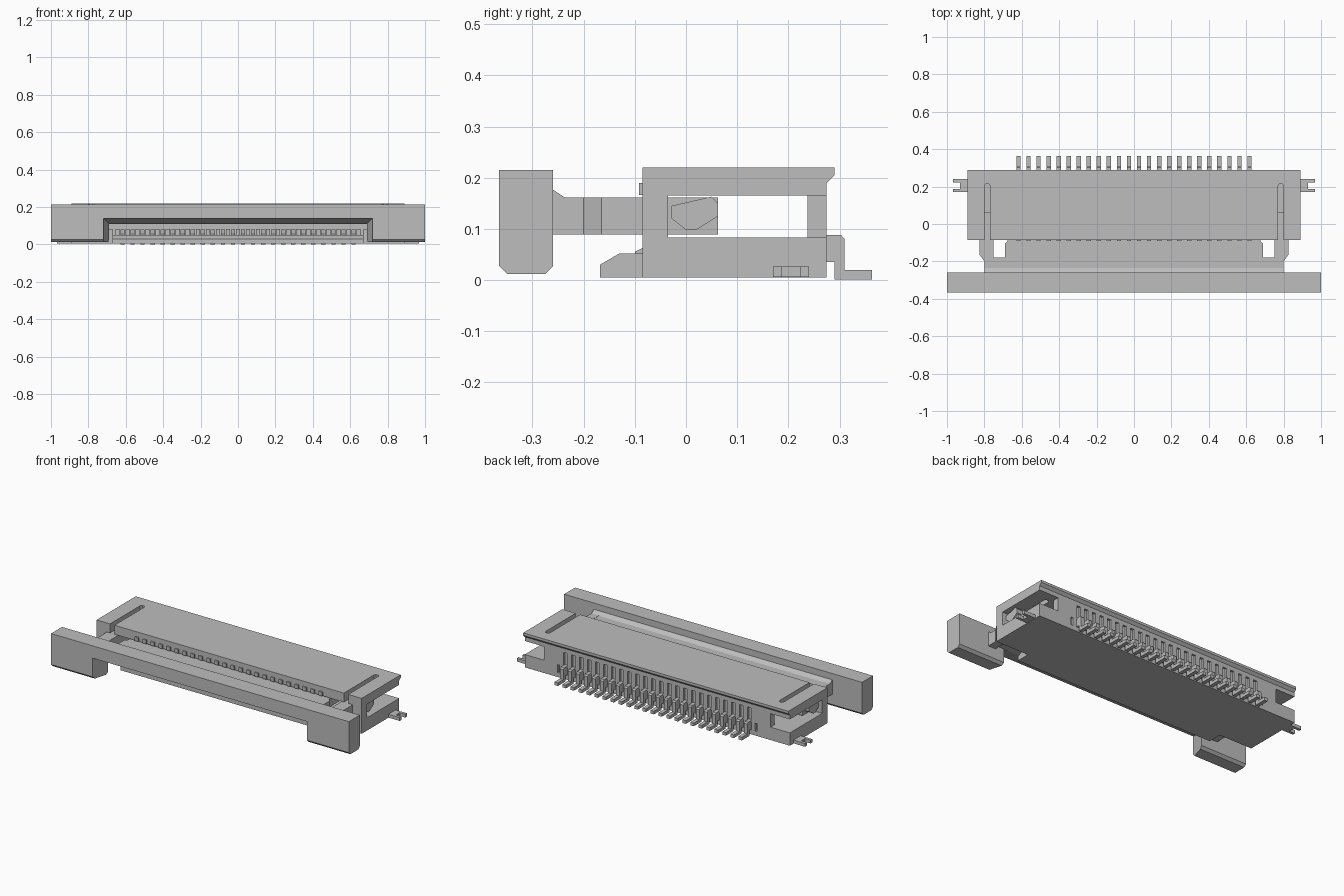
import bpy
import bmesh
from mathutils import Vector

cube = bpy.data.objects.get("Cube")
if cube:
    bpy.data.objects.remove(cube, do_unlink=True)

grey = bpy.data.materials.new("light_grey")
grey.use_nodes = True
COLOUR = (0.51, 0.51, 0.51, 1)
grey.diffuse_color = COLOUR
grey.node_tree.nodes["Principled BSDF"].inputs["Base Color"].default_value = COLOUR


def finish(name, bm):
    bmesh.ops.recalc_face_normals(bm, faces=bm.faces[:])
    mesh = bpy.data.meshes.new(name)
    bm.to_mesh(mesh)
    bm.free()
    mesh.materials.append(grey)
    obj = bpy.data.objects.new(name, mesh)
    bpy.context.collection.objects.link(obj)
    return obj


def add_prism(bm, profile, a, b, axis="x"):
    """Extrude a closed (y, z) profile along x, or an (x, y) profile along z."""
    def place(p, t):
        return (t, p[0], p[1]) if axis == "x" else (p[0], p[1], t)
    lo = [bm.verts.new(place(p, a)) for p in profile]
    hi = [bm.verts.new(place(p, b)) for p in profile]
    bm.faces.new(lo)
    bm.faces.new(hi)
    n = len(profile)
    for i in range(n):
        j = (i + 1) % n
        bm.faces.new((lo[i], lo[j], hi[j], hi[i]))


def rect(y0, y1, z0, z1):
    return [(y0, z0), (y1, z0), (y1, z1), (y0, z1)]


def prism(name, profile, spans, axis="x"):
    bm = bmesh.new()
    for a, b in spans:
        add_prism(bm, profile, a, b, axis)
    return finish(name, bm)


def both(a, b):
    """The same x span on the left and the right."""
    return [(-b, -a), (a, b)]


def cut(target, cutter):
    mod = target.modifiers.new("cut", "BOOLEAN")
    mod.operation = "DIFFERENCE"
    mod.solver = "EXACT"
    mod.object = cutter
    cutter.hide_render = True
    bpy.context.view_layer.update()
    with bpy.context.temp_override(object=target, active_object=target):
        bpy.ops.object.modifier_apply(modifier=mod.name)
    bpy.data.objects.remove(cutter, do_unlink=True)


# Contact layout
PINS, PITCH, PIN_W = 24, 0.0537, 0.023
pin_x = [(i - (PINS - 1) / 2) * PITCH for i in range(PINS)]
rib_x = [(i - PINS / 2) * PITCH for i in range(PINS + 1)]
pin_spans = [(x - PIN_W / 2, x + PIN_W / 2) for x in pin_x]

# Housing roof with an overhanging rear lip and two long latch slots
roof = prism("housing_roof", [(-0.085, 0.165), (0.275, 0.165), (0.275, 0.19),
                              (0.29, 0.205), (0.29, 0.22), (-0.085, 0.22)], [(-0.89, 0.89)])
for s in (-1, 1):
    slot = [(s * x, y) for x, y in [(0.77, -0.1), (0.80, -0.1), (0.80, 0.205),
                                    (0.793, 0.215), (0.777, 0.215), (0.77, 0.205)]]
    cut(roof, prism("slot_cutter", slot, [(0.15, 0.24)], "z"))

# Housing base: solid ends, thin floor and bevelled front lip
prism("base_ends", rect(-0.085, 0.275, 0.005, 0.083), both(0.67, 0.89))
prism("base_floor", rect(-0.085, 0.275, 0.005, 0.032), [(-0.67, 0.67)])
prism("front_lip", [(-0.168, 0.005), (-0.085, 0.005), (-0.085, 0.052),
                    (-0.13, 0.052), (-0.168, 0.03)], [(-0.67, 0.67)])
prism("base_ribs", rect(-0.085, 0.275, 0.03, 0.083),
      [(x - 0.011, x + 0.011) for x in rib_x])
prism("front_posts", rect(-0.085, -0.035, 0.083, 0.165), both(0.828, 0.89))

# Rear wall with vertical contact grooves
prism("rear_wall", rect(0.237, 0.262, 0.03, 0.167), [(-0.76, 0.76)])
prism("rear_wall_ribs", rect(0.26, 0.275, 0.08, 0.167),
      [(x - 0.015, x + 0.015) for x in rib_x])
prism("rear_wall_ends", rect(0.26, 0.275, 0.08, 0.167), both(0.655, 0.76))

# Contacts: rear solder legs, lower beams and upper tips
prism("contact_legs", [(0.255, 0.035), (0.29, 0.035), (0.29, 0.001), (0.363, 0.001),
                       (0.363, 0.02), (0.31, 0.02), (0.31, 0.08), (0.303, 0.088),
                       (0.255, 0.088)], pin_spans)
prism("contact_beams", [(-0.10, 0.03), (0.26, 0.03), (0.26, 0.07), (-0.03, 0.07),
                        (-0.05, 0.08), (-0.08, 0.065), (-0.10, 0.055)], pin_spans)
prism("contact_tips", rect(-0.092, -0.06, 0.166, 0.19), pin_spans)

# Forked solder tabs at both ends
for y0, y1, x1 in [(0.17, 0.187, 0.967), (0.223, 0.24, 0.967), (0.18, 0.23, 0.93)]:
    prism("solder_tab", rect(y0, y1, 0.006, 0.026), both(0.86, x1))

# Slider bar with a tapered cable opening
bar = prism("slider_bar", [(-0.365, 0.027), (-0.35, 0.012), (-0.275, 0.012), (-0.26, 0.027),
                           (-0.26, 0.215), (-0.365, 0.215)], [(-1, 1)])
bm = bmesh.new()
rings = []
for y, w, top in [(-0.375, 0.723, 0.143), (-0.25, 0.687, 0.107)]:
    rings.append([bm.verts.new(Vector(p)) for p in
                  [(-w, y, -0.02), (w, y, -0.02), (w, y, top), (-w, y, top)]])
bm.faces.new(rings[0])
bm.faces.new(rings[1])
for i in range(4):
    j = (i + 1) % 4
    bm.faces.new((rings[0][i], rings[0][j], rings[1][j], rings[1][i]))
cut(bar, finish("opening_cutter", bm))

# Slider tongue, its root and the side latch arms
prism("slider_root", [(-0.262, 0.11), (-0.18, 0.11), (-0.18, 0.16), (-0.235, 0.16),
                      (-0.262, 0.178)], [(-0.80, 0.80)])
tongue = [(-0.69, -0.185), (0.69, -0.185), (0.69, -0.105), (0.675, -0.09), (0.675, 0.063),
          (-0.675, 0.063), (-0.675, -0.09), (-0.69, -0.105)]
prism("slider_tongue", tongue, [(0.11, 0.159)], "z")
arm = [(0.75, -0.262), (0.80, -0.262), (0.80, -0.20), (0.825, -0.165),
       (0.825, 0.063), (0.75, 0.063)]
for s, side in ((1, "left"), (-1, "right")):
    prism(side + "_latch_arm", [(s * x, y) for x, y in arm], [(0.089, 0.161)], "z")
prism("latch_hooks", [(-0.028, 0.12), (0.0, 0.098), (0.02, 0.098), (0.063, 0.125),
                      (0.063, 0.15), (0.05, 0.163), (-0.028, 0.145)], both(0.81, 0.87))
